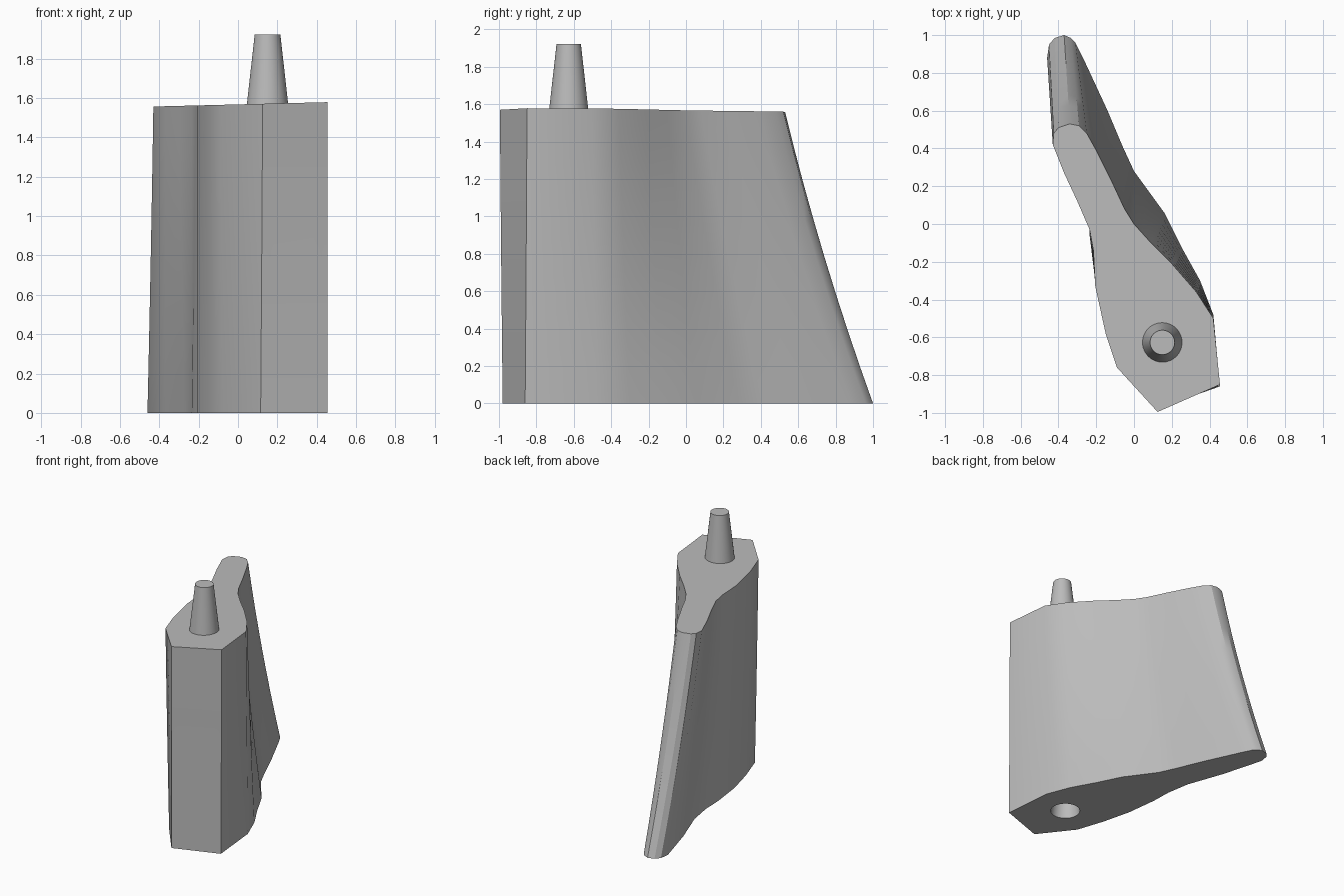
import bpy
import bmesh
import math
from mathutils import Vector

default = bpy.data.objects.get("Cube")
if default:
    bpy.data.objects.remove(default, do_unlink=True)

grey = bpy.data.materials.new("plain grey")
grey.use_nodes = True
grey.diffuse_color = (0.5, 0.5, 0.5, 1)
grey.node_tree.nodes["Principled BSDF"].inputs["Base Color"].default_value = (0.5, 0.5, 0.5, 1)


def make_object(name, bm):
    bmesh.ops.recalc_face_normals(bm, faces=bm.faces[:])
    mesh = bpy.data.meshes.new(name)
    bm.to_mesh(mesh)
    bm.free()
    mesh.materials.append(grey)
    obj = bpy.data.objects.new(name, mesh)
    bpy.context.collection.objects.link(obj)
    return obj


def cone(name, base, axis, r1, r2, length):
    """Tapered cylinder starting at base and running along axis."""
    bm = bmesh.new()
    bmesh.ops.create_cone(bm, cap_ends=True, segments=48, radius1=r1, radius2=r2, depth=length)
    axis = Vector(axis).normalized()
    turn = Vector((0, 0, 1)).rotation_difference(axis)
    for v in bm.verts:
        v.co = turn @ v.co + Vector(base) + axis * length / 2
    return make_object(name, bm)


def smooth(obj, angle):
    bpy.ops.object.select_all(action="DESELECT")
    obj.select_set(True)
    bpy.context.view_layer.objects.active = obj
    bpy.ops.object.shade_smooth_by_angle(angle=math.radians(angle))


# Matching outlines: front face, left flank, rounded tail, right flank
top = [(.125, -.995), (.455, -.85), (.42, -.5), (.33, -.36), (.2, -.21), (.09, -.1),
       (0, 0), (-.05, .08), (-.12, .23), (-.2, .39), (-.25, .48), (-.29, .52),
       (-.34, .53), (-.4, .51), (-.425, .48), (-.43, .42), (-.37, .27), (-.3, .12),
       (-.235, -.03), (-.215, -.14), (-.205, -.33), (-.15, -.58), (-.09, -.76)]
bottom = [(.115, -.98), (.455, -.86), (.42, -.48), (.35, -.3), (.25, -.12), (.16, .06),
          (0, .28), (-.06, .41), (-.14, .6), (-.27, .88), (-.31, .96), (-.335, .985),
          (-.37, 1), (-.42, .985), (-.45, .95), (-.46, .88), (-.37, .56), (-.27, .28),
          (-.24, .1), (-.235, -.06), (-.205, -.3), (-.15, -.52), (-.08, -.73)]

# Body lofted between the outlines, with a slightly bowed tail
LEVELS = 8
bm = bmesh.new()
rings = []
for i in range(LEVELS + 1):
    t = i / LEVELS
    s = t + 0.2 * t * (1 - t)
    ring = []
    for a, b in zip(bottom, top):
        x, y = (p + (q - p) * s for p, q in zip(a, b))
        ring.append(bm.verts.new((x, y, t * (1.567 + 0.025 * x))))
    rings.append(ring)
for low, high in zip(rings, rings[1:]):
    for j in range(len(low)):
        k = (j + 1) % len(low)
        bm.faces.new((low[j], low[k], high[k], high[j]))
bm.faces.new(rings[0])
bm.faces.new(rings[-1])
body = make_object("blade_body", bm)

# Round recess in the front face and tapered socket underneath
inward = Vector((-.4, .916, 0))
mouth = Vector((.297, -.92, .79))
recess = cone("recess_cutter", mouth - inward * .1, inward, .14, .14, .45)
socket = cone("socket_cutter", (.16, -.58, -.02), (0, 0, 1), .107, .067, .4)
for cutter in (recess, socket):
    cut = body.modifiers.new(cutter.name, "BOOLEAN")
    cut.operation = "DIFFERENCE"
    cut.solver = "EXACT"
    cut.object = cutter
    bpy.context.view_layer.objects.active = body
    bpy.ops.object.modifier_apply(modifier=cut.name)
    bpy.data.objects.remove(cutter, do_unlink=True)
smooth(body, 30)

# Tapered locating pin on top
pin = cone("locating_pin", (.15, -.627, 1.55), (0, 0, 1), .107, .065, .373)
smooth(pin, 30)
